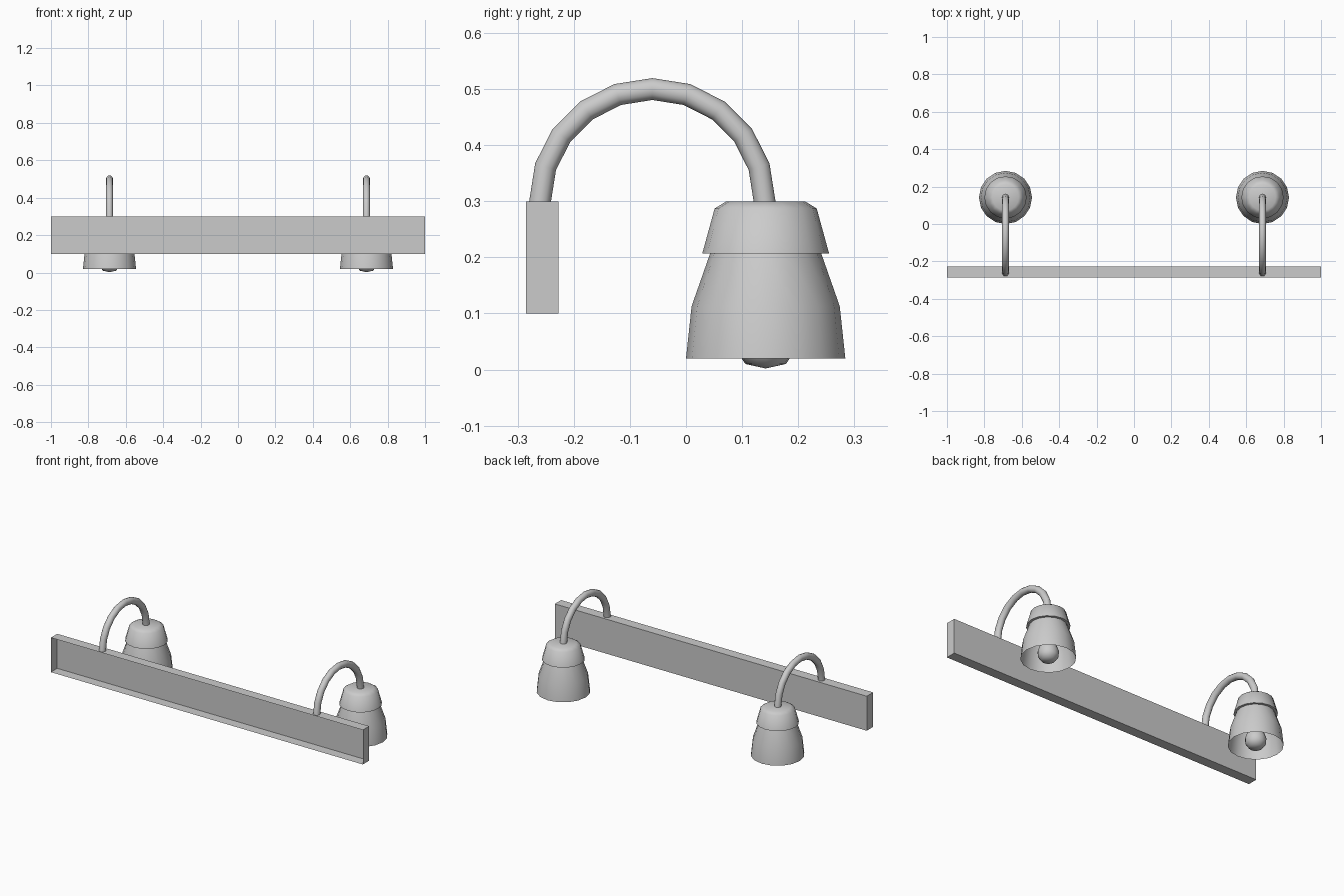
import bpy, bmesh, math
from mathutils import Vector

if "Cube" in bpy.data.objects:
    bpy.data.objects.remove(bpy.data.objects["Cube"])

LAMP_X, LAMP_Y = 0.687, 0.142


def finish(bm, name, smooth=True):
    bmesh.ops.remove_doubles(bm, verts=bm.verts, dist=1e-5)
    bmesh.ops.recalc_face_normals(bm, faces=bm.faces)
    me = bpy.data.meshes.new(name)
    bm.to_mesh(me)
    bm.free()
    ob = bpy.data.objects.new(name, me)
    bpy.context.collection.objects.link(ob)
    if smooth:
        bpy.ops.object.select_all(action='DESELECT')
        ob.select_set(True)
        bpy.context.view_layer.objects.active = ob
        bpy.ops.object.shade_smooth_by_angle(angle=math.radians(50))
    return ob


def lathe(name, profile, x, y, sides=16):
    """Revolve (radius, z) points around a vertical axis."""
    bm = bmesh.new()
    vs = [bm.verts.new((x, y + r, z)) for r, z in profile]
    es = [bm.edges.new(p) for p in zip(vs, vs[1:])]
    bmesh.ops.spin(bm, geom=vs + es, cent=(x, y, 0), axis=(0, 0, 1),
                   angle=2 * math.pi, steps=sides, use_merge=True)
    return finish(bm, name)


def arm(name, x):
    """Half-circle tube from the top of the bar to the top of the cap."""
    bm = bmesh.new()
    ring = [bm.verts.new((x + 0.0185 * math.cos(a), -0.26 + 0.0195 * math.sin(a), 0.30))
            for a in (2 * math.pi * i / 12 for i in range(12))]
    es = [bm.edges.new((ring[i], ring[(i + 1) % 12])) for i in range(12)]
    bmesh.ops.spin(bm, geom=ring + es, cent=(x, -0.06, 0.30), axis=(1, 0, 0),
                   angle=-math.pi, steps=10)
    return finish(bm, name)


# Wall bar: thin tray, open towards the front (-y)
bm = bmesh.new()
bmesh.ops.create_cube(bm, size=1)
for v in bm.verts:
    v.co = Vector((v.co.x * 2, v.co.y * 0.058 - 0.256, v.co.z * 0.2 + 0.2))
bm.faces.ensure_lookup_table()
front = [f for f in bm.faces if f.calc_center_median().y < -0.28]
bmesh.ops.delete(bm, geom=front, context='FACES_ONLY')
finish(bm, "wall_bar", smooth=False)

# Two lamps
cap = [(0, 0.30), (0.070, 0.30), (0.091, 0.287), (0.113, 0.207), (0.098, 0.207)]
shade = [(0.098, 0.210), (0.132, 0.113), (0.142, 0.02)]
bulb = [(0, 0.002), (0.036, 0.010), (0.053, 0.034), (0.054, 0.062),
        (0.042, 0.095), (0.028, 0.125), (0.024, 0.15), (0.024, 0.29)]
for side, sx in (("left", -1), ("right", 1)):
    x = sx * LAMP_X
    arm(side + "_arm", x)
    lathe(side + "_shade_cap", cap, x, LAMP_Y)
    lathe(side + "_shade", shade, x, LAMP_Y)
    lathe(side + "_bulb", bulb, x, LAMP_Y)
